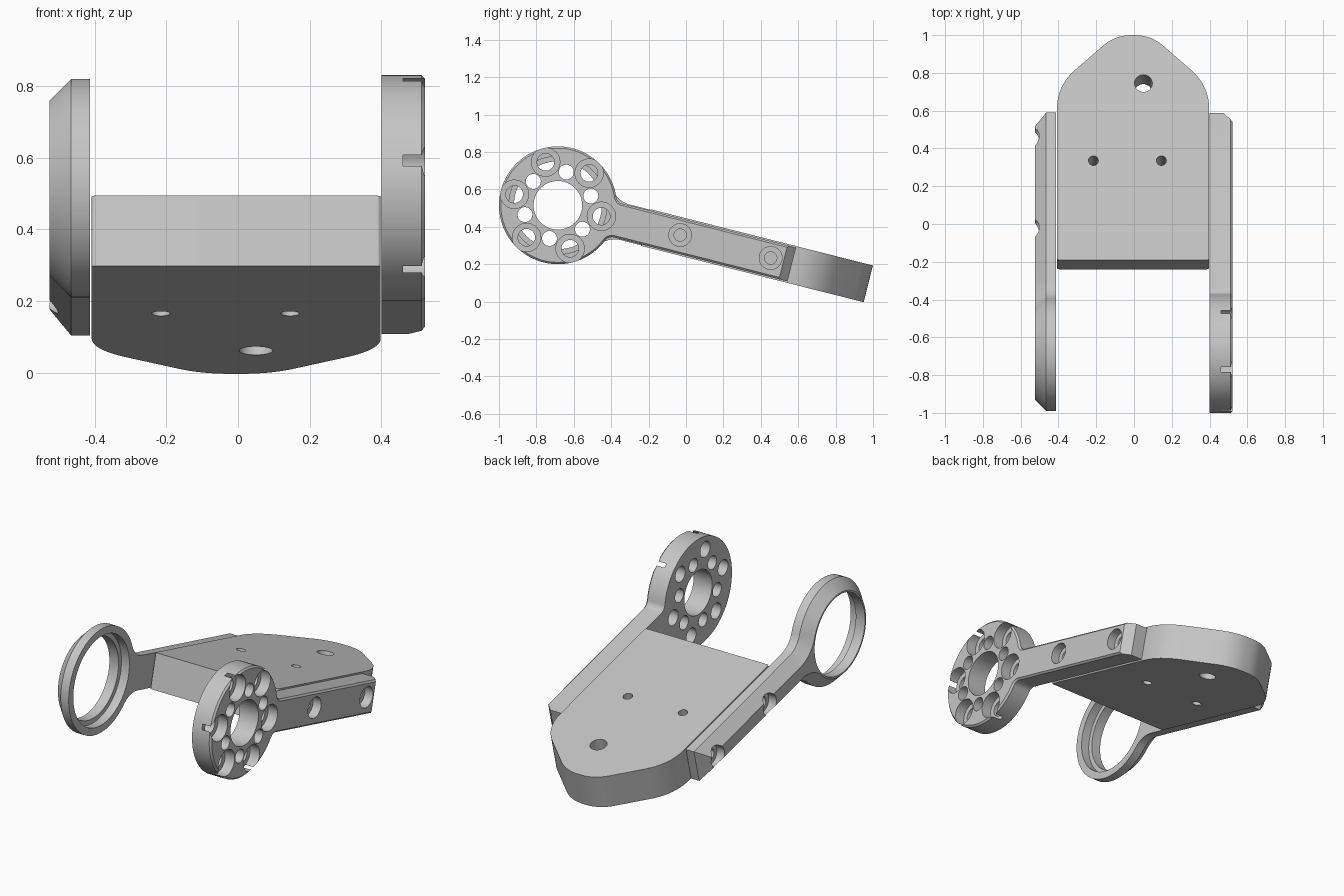
import bpy, bmesh
from math import sin, cos, pi, sqrt, atan2, radians
from mathutils import Vector

cube = bpy.data.objects.get("Cube")
if cube:
    bpy.data.objects.remove(cube, do_unlink=True)

metal = bpy.data.materials.new("light_grey_metal")
metal.use_nodes = True
GREY = (0.56, 0.56, 0.56, 1)
metal.diffuse_color = GREY
metal.node_tree.nodes["Principled BSDF"].inputs["Base Color"].default_value = GREY

# Parts share one tilted frame: origin at the pivot, y along the arms
PIVOT = (0, -0.685, 0.515)
TILT = radians(-14.2)


def loft(bm, layers):
    """Capped solid through loops that have equal point counts."""
    loops = [[bm.verts.new(p) for p in layer] for layer in layers]
    n = len(loops[0])
    for a, b in zip(loops, loops[1:]):
        for i in range(n):
            j = (i + 1) % n
            bm.faces.new((a[i], a[j], b[j], b[i]))
    bm.faces.new(loops[0])
    bm.faces.new(loops[-1])


def make_object(name, bm):
    bmesh.ops.recalc_face_normals(bm, faces=bm.faces[:])
    mesh = bpy.data.meshes.new(name)
    bm.to_mesh(mesh)
    bm.free()
    mesh.materials.append(metal)
    obj = bpy.data.objects.new(name, mesh)
    bpy.context.collection.objects.link(obj)
    obj.location = PIVOT
    obj.rotation_euler.x = TILT
    return obj


def drill(bm, axis, a, b, steps, n=32):
    """Stepped round cutter at (a, b); steps are (depth, radius)."""
    layers = []
    for d, r in steps:
        ring = [(a + r * cos(2 * pi * k / n), b + r * sin(2 * pi * k / n)) for k in range(n)]
        layers.append([(d, p, q) if axis == "x" else (p, q, d) for p, q in ring])
    loft(bm, layers)


def finish(obj, cutter_bm):
    """Cut the holes and shade the part."""
    cutter = make_object("hole_cutter", cutter_bm)
    cutter.hide_render = True
    mod = obj.modifiers.new("holes", "BOOLEAN")
    mod.operation = "DIFFERENCE"
    mod.solver = "EXACT"
    mod.object = cutter
    bpy.ops.object.select_all(action="DESELECT")
    obj.select_set(True)
    bpy.context.view_layer.objects.active = obj
    bpy.ops.object.modifier_apply(modifier="holes")
    bpy.data.objects.remove(cutter, do_unlink=True)
    bpy.ops.object.shade_smooth_by_angle(angle=radians(30))


def arm_outline(x, R, h, f, L, inset, end):
    """Round head blended by fillets into a straight bar."""
    hc = h + f
    uc = sqrt((R + f) ** 2 - hc ** 2)
    phi = atan2(hc, uc)
    arc = lambda c, d, r, s, e, n: [
        (x, c + r * cos(s + (e - s) * k / n), d + r * sin(s + (e - s) * k / n)) for k in range(n + 1)]
    pts = arc(0, 0, R - inset, phi, 2 * pi - phi, 72)[1:-1]
    pts += arc(uc, -hc, f + inset, pi - phi, pi / 2, 8)
    pts += [(x, L - end, inset - h), (x, L - end, h - inset)]
    pts += arc(uc, hc, f + inset, -pi / 2, phi - pi, 8)
    return pts


def make_arm(name, R, h, f, sections):
    bm = bmesh.new()
    loft(bm, [arm_outline(x, R, h, f, 1.29, i, e) for x, i, e in sections])
    return make_object(name, bm)


def rounded(corners, n=10):
    """Polygon with each corner (x, y, tangent length) rounded."""
    pts = []
    for i, (x, y, t) in enumerate(corners):
        c = Vector((x, y))
        prev = Vector(corners[i - 1][:2])
        nxt = Vector(corners[(i + 1) % len(corners)][:2])
        a = c + (prev - c).normalized() * t
        b = c + (nxt - c).normalized() * t
        for k in range(n + 1):
            s = k / n
            pts.append(a * (1 - s) ** 2 + c * 2 * s * (1 - s) + b * s ** 2)
    return pts


BOLTS = (0.673, 1.172)

# Centre plate with a rounded, tapering tip
plate = rounded([(-0.408, 0.485, 0.012), (0.398, 0.485, 0.012), (0.398, 1.437, 0.13),
                 (0.09, 1.712, 0.085), (-0.1, 1.712, 0.085), (-0.408, 1.437, 0.13)])
bm = bmesh.new()
loft(bm, [[(p.x, p.y, v) for p in plate] for v in (-0.101, 0.101)])
holes = bmesh.new()
for x, u, r in ((0.05, 1.449, 0.047), (-0.215, 1.027, 0.026), (0.145, 1.027, 0.026)):
    drill(holes, "z", x, u, [(-0.2, r), (0.2, r)])
finish(make_object("centre_plate", bm), holes)

# Left arm with a perforated disc head
disc_arm = make_arm("left_disc_arm", 0.315, 0.093, 0.045,
                    [(0.4, 0, 0), (0.475, 0, 0), (0.512, 0, 0.037), (0.522, 0.01, 0.047)])
holes = bmesh.new()
drill(holes, "x", 0, 0, [(0.3, 0.13), (0.6, 0.13)], 64)
for k in range(6):
    a = k * pi / 3
    drill(holes, "x", 0.24 * cos(a), 0.24 * sin(a),
          [(0.3, 0.046), (0.46, 0.046), (0.46, 0.076), (0.6, 0.076)])
    a += pi / 6
    drill(holes, "x", 0.183 * cos(a), 0.183 * sin(a), [(0.3, 0.04), (0.6, 0.04)])
for u in BOLTS:
    drill(holes, "x", u, 0.006, [(0.3, 0.033), (0.47, 0.033), (0.47, 0.061), (0.6, 0.061)])
finish(disc_arm, holes)

# Right arm with an open, stepped ring head
ring_arm = make_arm("right_ring_arm", 0.305, 0.098, 0.13,
                    [(-0.413, 0, 0), (-0.465, 0, 0), (-0.525, 0.06, 0.06)])
holes = bmesh.new()
drill(holes, "x", 0, 0, [(-0.6, 0.235), (-0.465, 0.235), (-0.465, 0.262), (-0.3, 0.262)], 72)
for u in BOLTS:
    drill(holes, "x", u, 0, [(-0.6, 0.061), (-0.475, 0.061), (-0.475, 0.033), (-0.3, 0.033)])
finish(ring_arm, holes)
